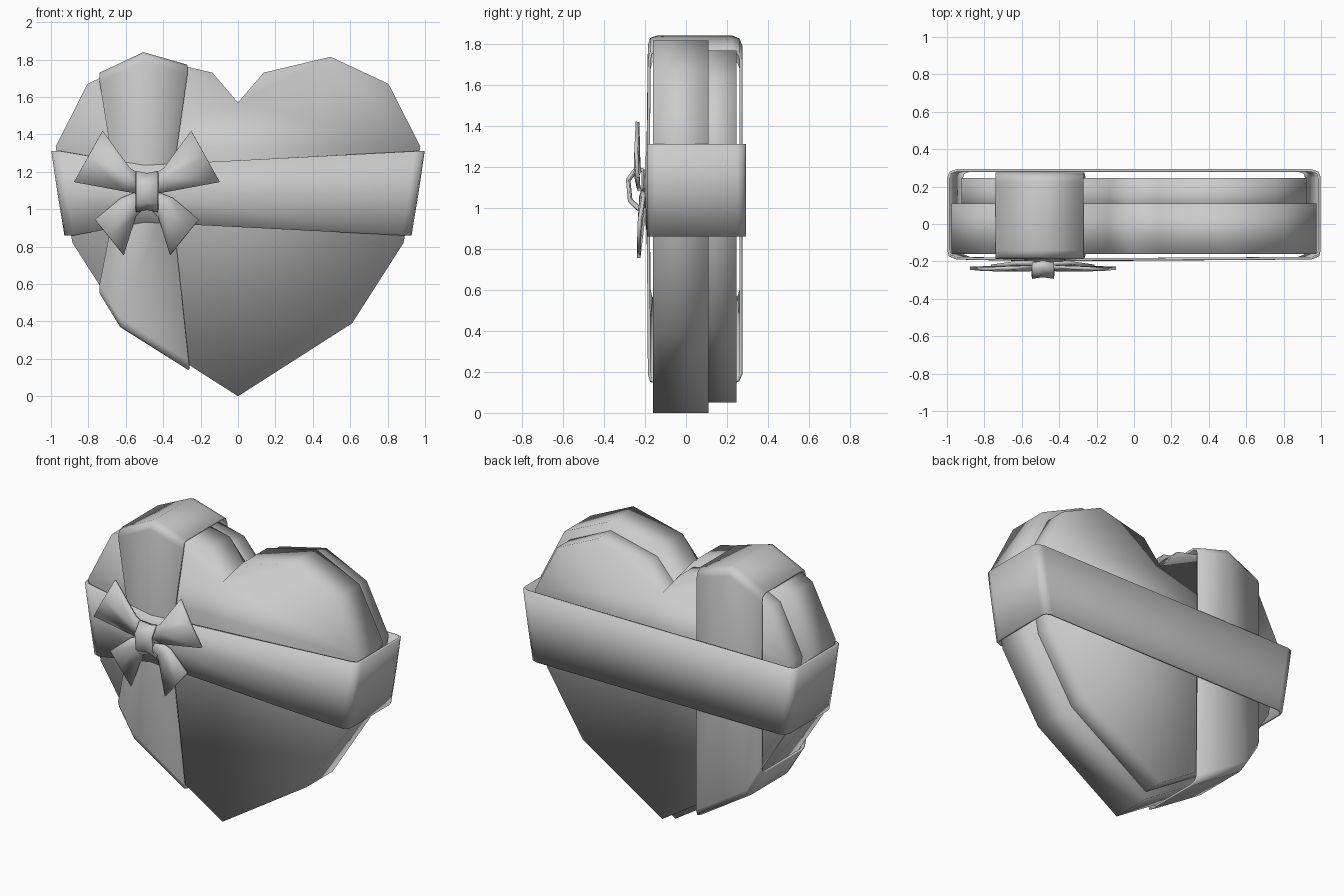
import bpy, bmesh

if "Cube" in bpy.data.objects:
    bpy.data.objects.remove(bpy.data.objects["Cube"])


def finish(name, bm, thick=0.0):
    me = bpy.data.meshes.new(name)
    bm.to_mesh(me)
    bm.free()
    for p in me.polygons:
        p.use_smooth = True
    ob = bpy.data.objects.new(name, me)
    bpy.context.collection.objects.link(ob)
    if thick:
        m = ob.modifiers.new("thickness", 'SOLIDIFY')
        m.thickness = thick
        m.offset = -1
    return ob


def band(name, rows, thick, closed=True):
    """Skin a strip through rows of points, outer side first."""
    bm = bmesh.new()
    v = [[bm.verts.new(p) for p in r] for r in rows]
    n = len(v)
    for i in range(n if closed else n - 1):
        a, b = v[i], v[(i + 1) % n]
        for j in range(len(a) - 1):
            bm.faces.new((a[j], a[j + 1], b[j + 1], b[j]))
    return finish(name, bm, thick)


def heart(name, y0, y1, s):
    half = [(0.61, 0.39), (0.885, 0.82), (0.975, 1.335), (0.805, 1.67),
            (0.495, 1.815), (0.137, 1.73)]
    pts = [(0, 0)] + half + [(0, 1.57)] + [(-x, z) for x, z in reversed(half)]
    bm = bmesh.new()
    f = bm.faces.new([bm.verts.new((x * s, y0, 0.92 + (z - 0.92) * s)) for x, z in pts])
    bm.faces.ensure_lookup_table()
    g = bmesh.ops.extrude_face_region(bm, geom=[f], use_keep_orig=True)
    for e in g["geom"]:
        if isinstance(e, bmesh.types.BMVert):
            e.co.y = y1
    bmesh.ops.recalc_face_normals(bm, faces=bm.faces)
    return finish(name, bm)


# Heart box: lid in front, slightly smaller base behind
heart("box_lid", -0.16, 0.11, 1.0)
heart("box_base", 0.05, 0.247, 0.945)

# Ribbon running round the box sideways, narrowed under the bow
rows = []


def end_row(side, inset, y):
    rows.append([(side * (0.928 - inset), y, 0.86),
                 (side * (0.965 - inset), y, 1.085),
                 (side * (0.998 - inset), y, 1.31)])


corner = [(0.0, -0.14), (0.008, -0.173), (0.05, -0.19)]
back = [(0.05, 0.293), (0.012, 0.28), (0.0, 0.25)]
for i, y in corner:
    end_row(1, i, y)
rows.append([(-0.5, -0.198, 0.93), (-0.5, -0.2, 1.08), (-0.5, -0.198, 1.235)])
for i, y in corner[::-1]:
    end_row(-1, i, y)
for i, y in back[::-1]:
    end_row(-1, i, y)
for i, y in back:
    end_row(1, i, y)
band("side_ribbon", rows, 0.014)

# Ribbon running over the left lobe, following the heart edge
top = [(-0.74, 1.73), (-0.505, 1.84), (-0.27, 1.772)]
bottom = [(-0.74, 0.55), (-0.63, 0.37), (-0.265, 0.14)]
turn = [(-0.186, 0.05), (-0.175, 0.012), (-0.14, 0.0),
        (0.225, 0.0), (0.26, 0.014), (0.275, 0.05)]
rows = [[(-0.645, -0.192, 1.09), (-0.5, -0.195, 1.09), (-0.36, -0.192, 1.09)]]
rows += [[(x, y, z - d) for x, z in top] for y, d in turn]
rows += [[(x, y, z + d) for x, z in bottom] for y, d in turn[::-1]]
band("upright_ribbon", rows, 0.014)

# Bow loops and tails, mirrored about the knot
cx = -0.487
for s, side in ((1, "right"), (-1, "left")):
    loop = [[(0.03, -0.235, 1.08), (0.03, -0.25, 1.14), (0.03, -0.235, 1.185)],
            [(0.12, -0.24, 1.095), (0.10, -0.255, 1.17), (0.09, -0.24, 1.22)],
            [(0.39, -0.245, 1.145), (0.313, -0.252, 1.283), (0.237, -0.245, 1.42)]]
    tail = [[(0.02, -0.215, 1.0), (0.03, -0.23, 1.05), (0.04, -0.215, 1.1)],
            [(0.06, -0.215, 0.96), (0.09, -0.23, 1.02), (0.14, -0.215, 1.06)],
            [(0.123, -0.24, 0.755), (0.20, -0.238, 0.85), (0.277, -0.235, 0.945)]]
    for part, shape in (("bow_loop_", loop), ("bow_tail_", tail)):
        # reverse the row order on the right so both sides face forward
        seq = shape[::-1] if s == 1 else shape
        band(part + side, [[(cx + s * x, y, z) for x, y, z in r] for r in seq],
             0.018, closed=False)

# Knot wrapped around the bow centre
loop = [(-0.205, 1.0), (-0.237, 0.985), (-0.283, 1.03), (-0.293, 1.14),
        (-0.245, 1.205), (-0.205, 1.19)]
rows = []
for y, z in loop:
    mid = 1.09 + (z - 1.09) * 0.9
    rows.append([(cx - 0.058, y, z), (cx, y + 0.008, mid), (cx + 0.058, y, z)])
band("bow_knot", rows, 0.015)
